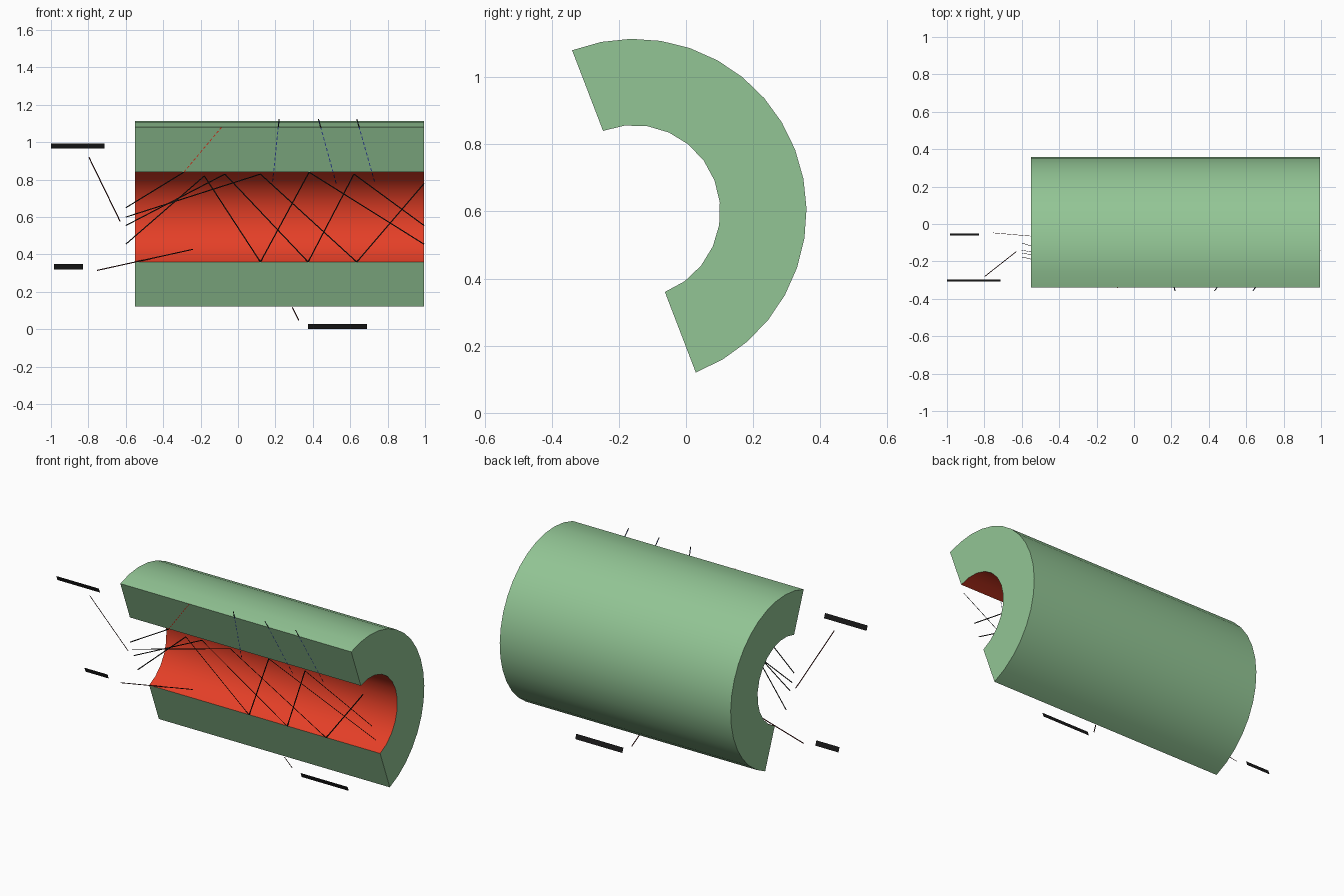
import bpy, math
from mathutils import Vector

if "Cube" in bpy.data.objects:
    bpy.data.objects.remove(bpy.data.objects["Cube"])

CY, CZ = -0.155, 0.60            # tube axis
R_OUT, R_IN = 0.514, 0.257
X0, X1 = -0.55, 0.995
A0, A1 = math.radians(-69), math.radians(111)   # half tube, cut on a tilted plane
UP = Vector((0, math.cos(A1), math.sin(A1)))
FRONT = Vector((0, -math.sin(A1), math.cos(A1)))


def material(name, rgb):
    m = bpy.data.materials.new(name)
    m.diffuse_color = (*rgb, 1)
    m.use_nodes = True
    m.node_tree.nodes["Principled BSDF"].inputs["Base Color"].default_value = m.diffuse_color
    return m


GREEN = material("cladding_green", (0.29, 0.56, 0.30))
RED = material("core_red", (0.78, 0.05, 0.02))
BLACK = material("line_black", (0.01, 0.01, 0.01))
BLUE = material("dash_blue", (0.03, 0.06, 0.35))
DARK_RED = material("leader_dark_red", (0.04, 0.005, 0.005))


def add_mesh(name, verts, faces, mat, smooth=False):
    me = bpy.data.meshes.new(name)
    me.from_pydata(verts, [], faces)
    me.materials.append(mat)
    ob = bpy.data.objects.new(name, me)
    bpy.context.collection.objects.link(ob)
    if smooth:
        bpy.ops.object.select_all(action='DESELECT')
        ob.select_set(True)
        bpy.context.view_layer.objects.active = ob
        bpy.ops.object.shade_smooth_by_angle(angle=math.radians(30))
    return ob


def arc(r, n):
    angles = [A0 + (A1 - A0) * i / n for i in range(n + 1)]
    return [(CY + r * math.cos(a), CZ + r * math.sin(a)) for a in angles]


# Cladding: thick half tube, its inner wall left to the core surface
outer, inner = arc(R_OUT, 18), arc(R_IN, 12)
ring = outer + inner[::-1]
n, k = len(ring), len(outer)
verts = [(x, y, z) for x in (X0, X1) for y, z in ring]
sides = list(range(k)) + [n - 1]
faces = [(i, n + i, n + (i + 1) % n, (i + 1) % n) for i in sides]
faces = [f[::-1] for f in faces]
faces += [tuple(range(n))[::-1], tuple(range(n, 2 * n))]
add_mesh("cladding", verts, faces, GREEN, True)

# Core: red inner wall
m = len(inner)
verts = [(x, y, z) for x in (X0, X1) for y, z in inner]
add_mesh("core_wall", verts, [(i, m + i, m + i + 1, i + 1) for i in range(m - 1)], RED, True)


def on_plane(x, z):
    """Point of the cut plane at front-view position (x, z)."""
    return Vector((x, CY, CZ)) + UP * ((z - CZ) / UP.z) + FRONT * 0.002


def ribbons(name, segments, mat, width=0.006):
    """Flat strips lying in the cut plane."""
    verts, faces = [], []
    for a, b in segments:
        p, q = on_plane(*a), on_plane(*b)
        side = (q - p).cross(FRONT).normalized() * width / 2
        i = len(verts)
        verts += [p - side, q - side, q + side, p + side]
        faces.append((i, i + 1, i + 2, i + 3))
    add_mesh(name, verts, faces, mat)


def path(*pts):
    return list(zip(pts, pts[1:]))


def dashes(a, b, count):
    a, b = Vector(a), Vector(b)
    return [(a.lerp(b, i / count), a.lerp(b, (i + 0.6) / count)) for i in range(count)]


# Light rays entering and bouncing in the core
rays = path((-0.6, 0.455), (-0.18, 0.82), (0.12, 0.36), (0.38, 0.84), (0.995, 0.455))
rays += path((-0.6, 0.555), (-0.07, 0.83), (0.375, 0.36), (0.62, 0.83), (0.995, 0.555))
rays += path((-0.6, 0.60), (0.12, 0.83), (0.635, 0.36), (0.995, 0.78))
rays += path((-0.6, 0.65), (-0.29, 0.84))
ribbons("light_rays", rays, BLACK)

# Ray escaping into the cladding, and dashed normals with solid tips
ribbons("escaping_ray", dashes((-0.29, 0.84), (-0.08, 1.09), 12), RED, 0.005)
normals = [((0.185, 0.79), (0.22, 1.125)), ((0.525, 0.78), (0.43, 1.125)),
           ((0.73, 0.79), (0.635, 1.125))]
ribbons("normal_dashes", [d for a, b in normals for d in dashes(a, b, 12)], BLUE, 0.005)
ribbons("normal_tips", [(Vector(b).lerp(Vector(a), 0.14), b) for a, b in normals], BLACK)

# Leader lines
ribbons("leader_lines", [((-0.797, 0.92), (-0.63, 0.577)),
                         ((-0.754, 0.315), (-0.24, 0.428)),
                         ((0.29, 0.117), (0.325, 0.048))], DARK_RED)

# Blank strips standing where the labels sit
ribbons("label_strips", [((-1.0, 0.98), (-0.715, 0.98)),
                         ((-0.985, 0.335), (-0.83, 0.335)),
                         ((0.375, 0.015), (0.69, 0.015))], BLACK, 0.03)
